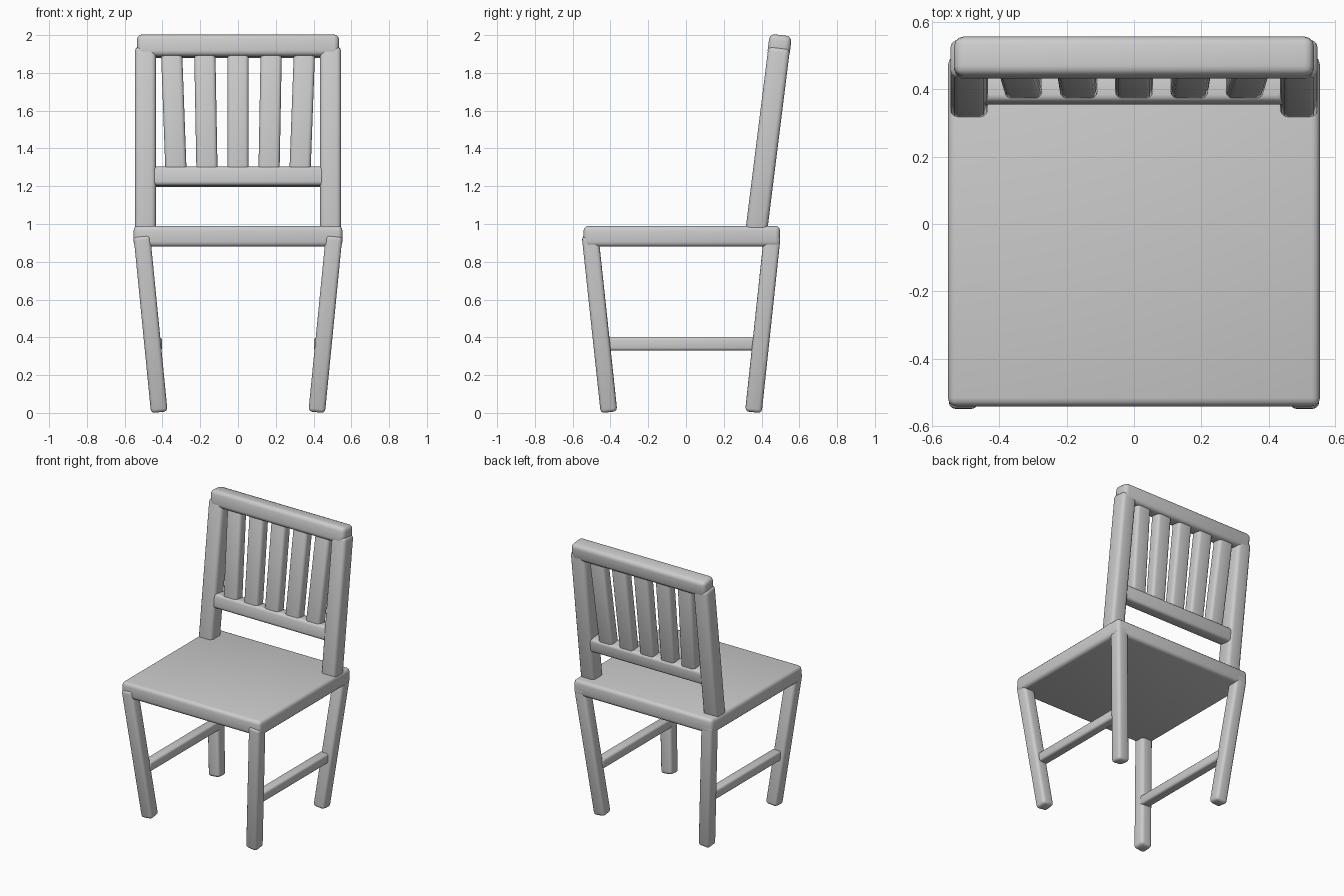
import bpy
import bmesh
from mathutils import Matrix, Vector

cube = bpy.data.objects.get("Cube")
if cube:
    bpy.data.objects.remove(cube)


def rounded_box(name, size, matrix, radius):
    """Box with rounded edges, placed by a matrix."""
    bm = bmesh.new()
    bmesh.ops.create_cube(bm, size=1)
    bmesh.ops.scale(bm, vec=size, verts=bm.verts)
    bmesh.ops.bevel(bm, geom=bm.edges[:], offset=radius, segments=3,
                    profile=0.5, affect='EDGES')
    mesh = bpy.data.meshes.new(name)
    bm.to_mesh(mesh)
    bm.free()
    obj = bpy.data.objects.new(name, mesh)
    bpy.context.collection.objects.link(obj)
    obj.matrix_world = matrix
    bpy.ops.object.select_all(action='DESELECT')
    obj.select_set(True)
    bpy.context.view_layer.objects.active = obj
    bpy.ops.object.shade_smooth_by_angle(angle=0.7)
    return obj


def beam(name, start, end, width, depth, radius=0.02):
    """Rounded bar running from start to end."""
    start, end = Vector(start), Vector(end)
    along = (end - start).normalized()
    side = Vector((0, 1, 0)).cross(along).normalized()
    front = along.cross(side)
    rotation = Matrix((side, front, along)).transposed().to_4x4()
    matrix = Matrix.Translation((start + end) / 2) @ rotation
    return rounded_box(name, (width, depth, (end - start).length), matrix, radius)


# Backrest lean
def back_y(z):
    return 0.375 + 0.125 * (z - 0.985)


lean = Matrix.Rotation(-0.124, 4, 'X')

# Seat
rounded_box("seat", (1.106, 1.04, 0.11), Matrix.Translation((0, -0.022, 0.935)), 0.025)

for label, s in (("left", 1), ("right", -1)):
    # Splayed legs
    beam("front_leg_" + label, (s * 0.417, -0.408, 0.006), (s * 0.509, -0.508, 0.94), 0.088, 0.088)
    beam("rear_leg_" + label, (s * 0.417, 0.357, 0.006), (s * 0.509, 0.457, 0.94), 0.088, 0.088)
    # Side stretcher
    rounded_box("stretcher_" + label, (0.07, 0.8, 0.07),
                Matrix.Translation((s * 0.437, -0.025, 0.365)), 0.015)
    # Back post
    beam("back_post_" + label, (s * 0.49, back_y(0.95), 0.95),
         (s * 0.49, back_y(1.935), 1.935), 0.112, 0.115, 0.025)

# Back rails
rounded_box("top_rail", (1.07, 0.118, 0.117),
            Matrix.Translation((0, back_y(1.942), 1.942)) @ lean, 0.028)
rounded_box("lower_rail", (0.94, 0.1, 0.1),
            Matrix.Translation((0, back_y(1.25), 1.25)) @ lean, 0.02)

# Fanned slats
for i in range(-2, 3):
    beam(f"slat_{i + 3}", (i * 0.164, back_y(1.27), 1.27),
         (i * 0.176, back_y(1.92), 1.92), 0.112, 0.08)
